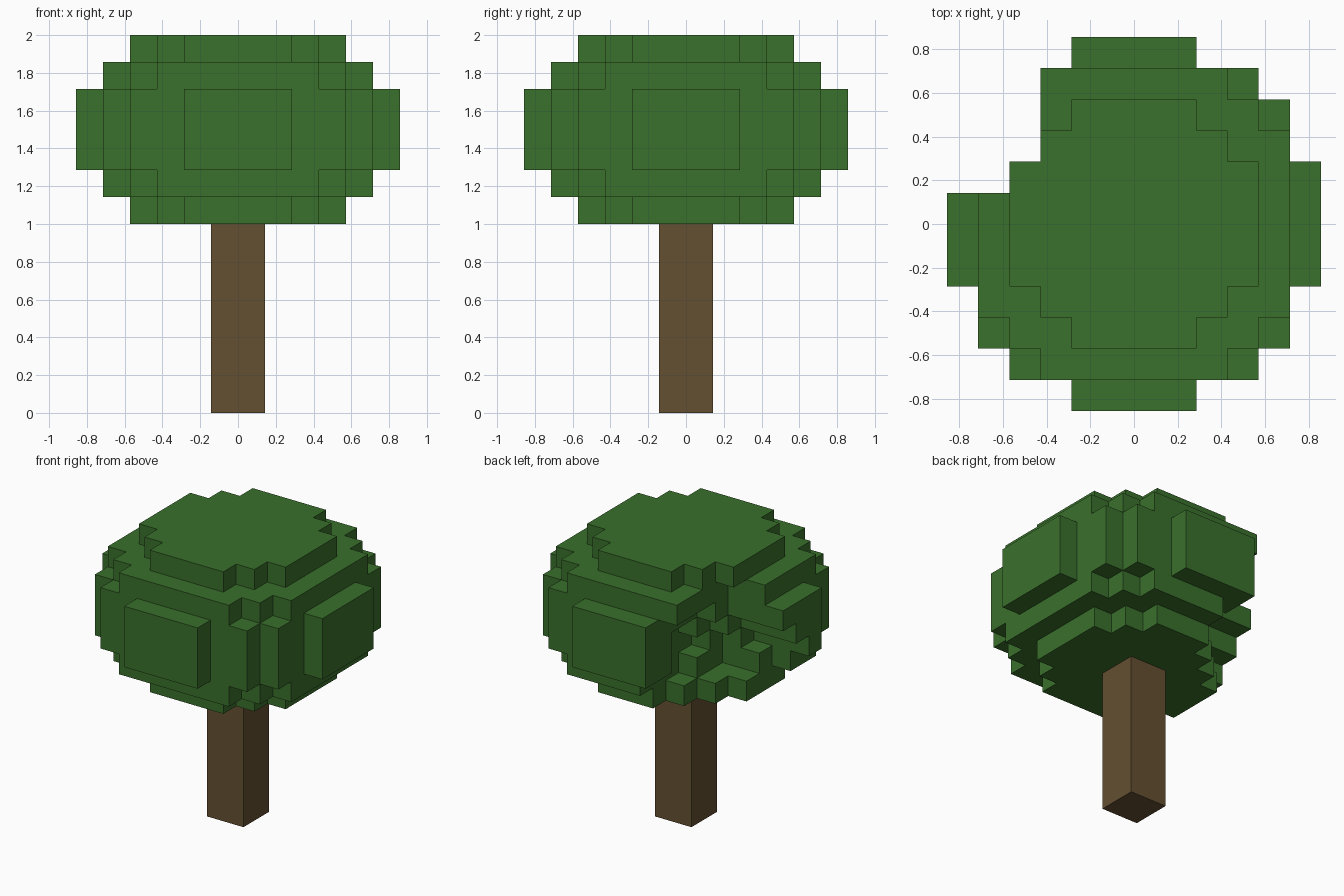
import bpy, bmesh
from mathutils import Vector

cube = bpy.data.objects.get("Cube")
if cube:
    bpy.data.objects.remove(cube)

U = 1 / 7  # edge of one block


def material(name, color):
    mat = bpy.data.materials.new(name)
    mat.use_nodes = True
    mat.diffuse_color = color
    mat.node_tree.nodes["Principled BSDF"].inputs["Base Color"].default_value = color
    return mat


def block_object(name, cells, mat):
    """Skin a set of unit blocks, keeping only the outside and merging flat areas."""
    bm = bmesh.new()
    verts = {}
    for cell in cells:
        for axis in range(3):
            for side in (0, 1):
                near = list(cell)
                near[axis] += 2 * side - 1
                if tuple(near) in cells:
                    continue
                corners = []
                for a, b in ((0, 0), (1, 0), (1, 1), (0, 1)):
                    p = list(cell)
                    p[axis] += side
                    p[(axis + 1) % 3] += a
                    p[(axis + 2) % 3] += b
                    p = tuple(p)
                    if p not in verts:
                        verts[p] = bm.verts.new(Vector(p) * U)
                    corners.append(verts[p])
                bm.faces.new(corners if side else corners[::-1])
    bmesh.ops.dissolve_limit(bm, angle_limit=0.01, verts=bm.verts, edges=bm.edges)
    mesh = bpy.data.meshes.new(name)
    bm.to_mesh(mesh)
    bm.free()
    mesh.materials.append(mat)
    obj = bpy.data.objects.new(name, mesh)
    bpy.context.collection.objects.link(obj)


# Half width of each row, counted from the middle outwards
SMALL = (4, 4, 3, 2)
MEDIUM = (5, 5, 5, 4, 3)
LARGE = (6, 6, 5, 5, 4, 2)
LAYERS = {7: SMALL, 8: MEDIUM, 9: LARGE, 10: LARGE, 11: LARGE, 12: MEDIUM, 13: SMALL}

# Bite out of the back corner: furthest row kept, for columns x = -6 to -1
BITE = {
    7: (1, 1, 1, 2, 3, 4),
    8: (-1, -1, 0, 0, 2, 5),
    9: (-1, -1, -1, 0, 1, 3),
    10: (0, 0, 0, 1, 2, 4),
    11: (1, 1, 1, 2, 4, 5),
    12: (1, 1, 1, 5, 5, 5),
}


def bitten(x, y, z):
    if z not in BITE or x >= 0:
        return False
    if z in (9, 10, 11) and x >= -2 and y >= 4:
        return False  # the back panel stays whole
    return y >= BITE[z][x + 6]


# Leafy crown
crown = set()
for z, rows in LAYERS.items():
    for i, half in enumerate(rows):
        for y in (i, -i - 1):
            for x in range(-half, half):
                if not bitten(x, y, z):
                    crown.add((x, y, z))
block_object("leaf_crown", crown, material("leaf green", (0.042, 0.162, 0.025, 1)))

# Square trunk
trunk = {(x, y, z) for x in (-1, 0) for y in (-1, 0) for z in range(7)}
block_object("trunk", trunk, material("bark brown", (0.130, 0.080, 0.032, 1)))
